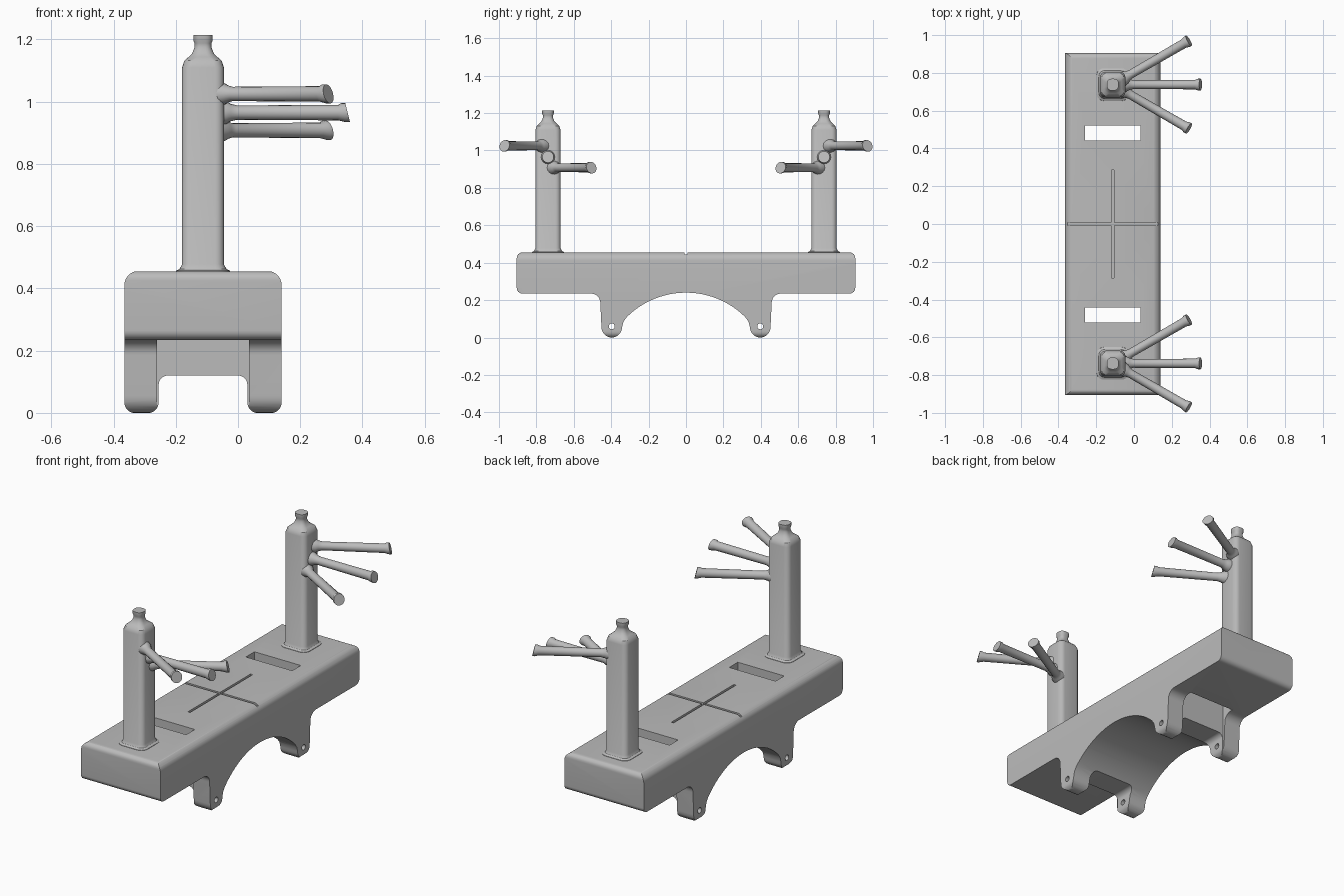
import bpy, bmesh
from math import sin, cos, radians
from mathutils import Matrix, Vector

cube = bpy.data.objects.get("Cube")
if cube:
    bpy.data.objects.remove(cube, do_unlink=True)

CX = -0.1125          # centre line of the base and posts
TOP = 0.455           # top of the base

gray = bpy.data.materials.new("plain gray")
gray.use_nodes = True
gray.diffuse_color = (0.5, 0.5, 0.5, 1)
gray.node_tree.nodes["Principled BSDF"].inputs["Base Color"].default_value = (0.5, 0.5, 0.5, 1)


def arc(cx, cy, r, start, end, n=8):
    angles = [radians(start + (end - start) * i / n) for i in range(n + 1)]
    return [(cx + r * cos(a), cy + r * sin(a)) for a in angles]


def mirrored(half):
    """Close a half outline by mirroring it in its first coordinate."""
    return half + [(-u, v) for u, v in reversed(half) if abs(u) > 1e-6]


def make_object(name, bm):
    bmesh.ops.recalc_face_normals(bm, faces=bm.faces)
    mesh = bpy.data.meshes.new(name)
    bm.to_mesh(mesh)
    bm.free()
    mesh.materials.append(gray)
    obj = bpy.data.objects.new(name, mesh)
    bpy.context.collection.objects.link(obj)
    return obj


def loft(name, rings):
    """Skin a list of equal-length point rings and cap both ends."""
    bm = bmesh.new()
    loops = [[bm.verts.new(p) for p in ring] for ring in rings]
    for a, b in zip(loops, loops[1:]):
        for i in range(len(a)):
            j = (i + 1) % len(a)
            bm.faces.new((a[i], a[j], b[j], b[i]))
    bm.faces.new(loops[0])
    bm.faces.new(loops[-1])
    return make_object(name, bm)


def box(name, center, size):
    bm = bmesh.new()
    bmesh.ops.create_cube(bm, size=1, matrix=Matrix.Translation(center) @ Matrix.Diagonal((*size, 1)))
    return make_object(name, bm)


def combine(target, cutter, operation):
    cutter.hide_render = True
    mod = target.modifiers.new(cutter.name, "BOOLEAN")
    mod.operation, mod.solver, mod.object = operation, "EXACT", cutter
    bpy.context.view_layer.objects.active = target
    bpy.ops.object.modifier_apply(modifier=mod.name)
    bpy.data.objects.remove(cutter, do_unlink=True)


def smooth(obj):
    bpy.ops.object.select_all(action="DESELECT")
    obj.select_set(True)
    bpy.context.view_layer.objects.active = obj
    bpy.ops.object.shade_smooth_by_angle(angle=radians(32))


# Base: side outline with arch and lugs, intersected with the front section
side = mirrored(
    arc(0, -0.209, 0.449, 90, 45, 12) + [(0.335, 0.083)]
    + arc(0.397, 0.055, 0.055, 180, 360, 14)
    + arc(0.508, 0.185, 0.05, 180, 90)
    + arc(0.875, 0.265, 0.03, -90, 0)
    + arc(0.875, 0.425, 0.03, 0, 90))
base = loft("base", [[(x, y, z) for y, z in side] for x in (CX - 0.2525, CX + 0.2525)])

section = mirrored(
    arc(0.1125, 0.09, 0.03, 90, 0)
    + arc(0.1775, 0.034, 0.035, 180, 270)
    + arc(0.2175, 0.034, 0.035, 270, 360)
    + arc(0.2075, 0.411, 0.045, 0, 90))
combine(base, loft("section_cutter", [[(CX + u, y, z) for u, z in section] for y in (-1, 1)]), "INTERSECT")

# Strap slots and pin holes
for s in (-1, 1):
    combine(base, box("slot_cutter", (CX, s * 0.482, 0.3), (0.295, 0.078, 0.8)), "DIFFERENCE")
    hole = arc(s * 0.397, 0.06, 0.016, 0, 337.5, 15)
    combine(base, loft("hole_cutter", [[(x, y, z) for y, z in hole] for x in (-0.6, 0.6)]), "DIFFERENCE")

# Alignment cross engraved in the top
combine(base, box("long_groove_cutter", (CX, 0, TOP), (0.014, 0.57, 0.024)), "DIFFERENCE")
combine(base, box("cross_groove_cutter", (CX, 0, TOP), (0.7, 0.014, 0.024)), "DIFFERENCE")
smooth(base)


def rounded_square(half, r):
    c = half - r
    return [p for k, (sx, sy) in enumerate(((1, 1), (-1, 1), (-1, -1), (1, -1)))
            for p in arc(sx * c, sy * c, r, 90 * k, 90 * k + 90, 5)]


# Post outline: height, half width, corner radius
post_rings = [(0.44, 0.088, 0.04), (0.457, 0.086, 0.04), (0.463, 0.075, 0.034), (0.478, 0.067, 0.028),
              (1.11, 0.067, 0.028), (1.132, 0.06, 0.028), (1.144, 0.046, 0.028), (1.155, 0.035, 0.025),
              (1.175, 0.027, 0.02), (1.188, 0.027, 0.02), (1.197, 0.031, 0.024), (1.215, 0.031, 0.024)]

# Arm outline: distance from the post axis, radius, slant of the end
arm_rings = [(0.03, 0.04, 0), (0.075, 0.036, 0), (0.09, 0.028, 0), (0.11, 0.023, 0),
             (0.435, 0.025, 0), (0.452, 0.031, 0.25), (0.465, 0.031, 0.25)]

for s, place in ((-1, "front"), (1, "back")):
    py = s * 0.738
    smooth(loft(place + "_post", [[(CX + u, py + v, z) for u, v in rounded_square(h, r)]
                                  for z, h, r in post_rings]))
    # Three fanned arms, the highest pointing outward
    for level, angle, z in (("upper", 30, 1.025), ("middle", 0, 0.965), ("lower", -30, 0.908)):
        turn = Matrix.Translation((CX, py, z)) @ Matrix.Rotation(radians(s * angle), 4, "Z")
        rings = [[turn @ Vector((d - slant * w, v, w)) for v, w in arc(0, 0, r, 0, 337.5, 15)]
                 for d, r, slant in arm_rings]
        smooth(loft(f"{place}_{level}_arm", rings))
